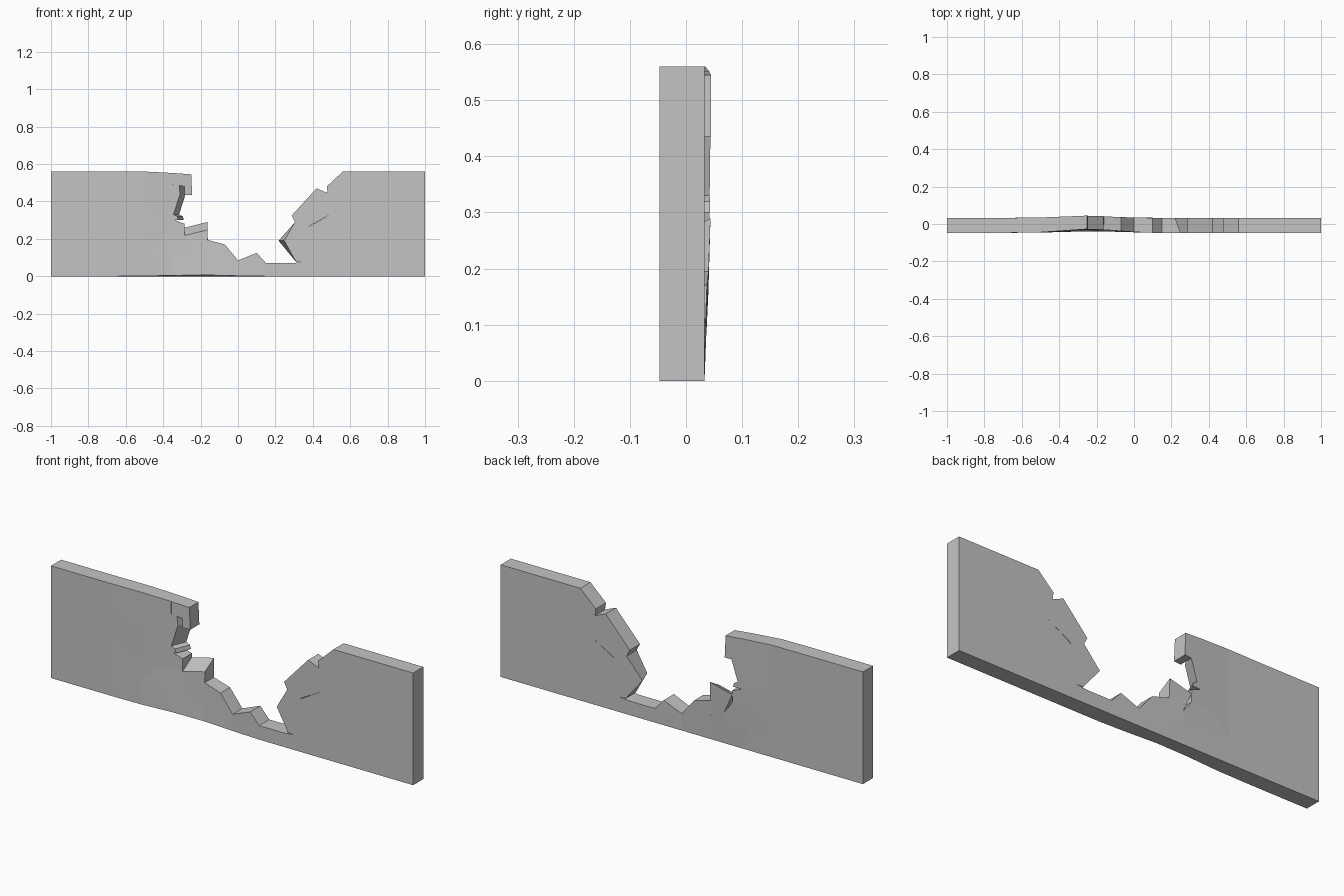
import bpy
import bmesh
import random
from mathutils import Vector

random.seed(7)
FRONT, BACK, TOP = -0.047, 0.033, 0.56

cube = bpy.data.objects.get("Cube")
if cube:
    bpy.data.objects.remove(cube, do_unlink=True)

stone = bpy.data.materials.new("grey stone")
stone.use_nodes = True
grey = (0.55, 0.55, 0.55, 1)
stone.diffuse_color = grey
bsdf = next(n for n in stone.node_tree.nodes if n.type == "BSDF_PRINCIPLED")
bsdf.inputs["Base Color"].default_value = grey


def dent(co):
    """Push the wall backwards around the impact, most strongly at the front."""
    w = max(0, 1 - abs(co.x + 0.22) / 0.32)
    if co.y < 0:
        co.y += 0.022 * w * min(1, 0.4 + 2.5 * co.z)
        if co.z < 0.01:
            co.z += 0.008 * w
    else:
        co.y += 0.013 * w * min(1, co.z / 0.28)


def prism(outline, front=FRONT):
    """Extrude an x-z outline through the wall thickness."""
    bm = bmesh.new()
    face = bm.faces.new([bm.verts.new((x, front, z)) for x, z in outline])
    out = bmesh.ops.extrude_face_region(bm, geom=[face])
    for v in out["geom"]:
        if isinstance(v, bmesh.types.BMVert):
            v.co.y = BACK
    if not face.is_valid or len(bm.faces) < len(outline) + 2:
        bm.faces.new([v for v in bm.verts if v.co.y < BACK - 0.001])
    return bm


def finish(name, bm):
    for v in bm.verts:
        dent(v.co)
    bmesh.ops.recalc_face_normals(bm, faces=bm.faces)
    mesh = bpy.data.meshes.new(name)
    bm.to_mesh(mesh)
    bm.free()
    mesh.materials.append(stone)
    obj = bpy.data.objects.new(name, mesh)
    bpy.context.collection.objects.link(obj)
    return obj


def chunk(name, outline, front=FRONT, adjust=None):
    bm = prism(outline, front)
    if adjust:
        for v in bm.verts:
            adjust(v.co)
    finish(name, bm)


def cracked_slab(name, outline, cols, rows):
    """Break a convex slab into cells around jittered seed points."""
    xs, zs = zip(*outline)
    x0, z0 = min(xs), min(zs)
    dx, dz = (max(xs) - x0) / cols, (max(zs) - z0) / rows
    seeds = [Vector((x0 + dx * (i + random.uniform(0.2, 0.8)), 0,
                     z0 + dz * (j + random.uniform(0.2, 0.8))))
             for i in range(cols) for j in range(rows)]
    for n, seed in enumerate(seeds):
        bm = prism(outline)
        for other in seeds:
            if other is seed or not bm.verts:
                continue
            cut = bmesh.ops.bisect_plane(
                bm, geom=bm.verts[:] + bm.edges[:] + bm.faces[:],
                plane_co=(seed + other) / 2, plane_no=other - seed,
                clear_outer=True)
            edges = [e for e in cut["geom_cut"]
                     if isinstance(e, bmesh.types.BMEdge)]
            if len(edges) > 2:
                bmesh.ops.edgeloop_fill(bm, edges=edges)
        if bm.faces:
            finish(f"{name}_stone_{n + 1}", bm)
        else:
            bm.free()


# Intact slabs at both ends
cracked_slab("right_wall", [(-1, 0), (-0.5, 0), (-0.5, TOP), (-1, TOP)], 3, 4)
cracked_slab("left_wall_lower", [(0.5, 0), (1, 0), (1, 0.335), (0.5, 0.335)], 3, 2)
cracked_slab("left_wall_upper", [(0.495, 0.335), (1, 0.335), (1, TOP),
                                 (0.56, TOP), (0.475, 0.48)], 3, 2)

# Upper remains beside the impact, with an overhanging tip
chunk("upper_remnant", [(-0.5, 0.33), (-0.35, 0.3), (-0.345, 0.552), (-0.5, TOP)])
chunk("overhang", [(-0.345, 0.49), (-0.285, 0.48), (-0.285, 0.435),
                   (-0.245, 0.435), (-0.25, 0.545), (-0.345, 0.552)])


def taper_broken_core(co):
    if co.y < 0 and co.x > -0.34:
        co.x -= 0.03


chunk("broken_core", [(-0.35, 0.3), (-0.29, 0.3), (-0.295, 0.32), (-0.315, 0.33),
                      (-0.28, 0.44), (-0.285, 0.49), (-0.35, 0.49)],
      FRONT, taper_broken_core)

# Fractured stones around the dent
chunk("dent_low_outer", [(-0.5, 0), (-0.33, 0), (-0.37, 0.1), (-0.5, 0.13)])
chunk("dent_low_inner", [(-0.33, 0), (-0.16, 0), (-0.16, 0.08),
                         (-0.25, 0.1), (-0.37, 0.1)])
chunk("dent_centre", [(-0.5, 0.13), (-0.37, 0.1), (-0.25, 0.1), (-0.24, 0.16),
                      (-0.285, 0.22), (-0.4, 0.22)])
chunk("dent_upper", [(-0.5, 0.13), (-0.4, 0.22), (-0.285, 0.22), (-0.285, 0.28),
                     (-0.35, 0.305), (-0.5, 0.33)])


def raise_back(co):
    if co.y > 0 and co.z > 0.2:
        co.z += 0.042


chunk("jutting_stone", [(-0.25, 0.1), (-0.16, 0.08), (-0.163, 0.248),
                        (-0.285, 0.218), (-0.24, 0.16)], FRONT, raise_back)

# Low rubble line across the gap
chunk("gap_step", [(-0.163, 0), (0, 0), (0, 0.085), (-0.07, 0.17), (-0.163, 0.195)])
chunk("gap_peak", [(0, 0), (0.15, 0), (0.15, 0.07), (0.1, 0.125), (0, 0.085)])
chunk("gap_sill", [(0.15, 0), (0.29, 0), (0.29, 0.07), (0.15, 0.07)])

# Broken edge of the opposite side
chunk("edge_base", [(0.29, 0), (0.5, 0), (0.5, 0.335), (0.38, 0.265),
                    (0.38, 0.08), (0.29, 0.07)])


def chamfer_front(co):
    if co.y < 0 and co.x < 0.25:
        co.x += 0.03


chunk("edge_lower_stone", [(0.217, 0.19), (0.31, 0.077), (0.38, 0.075),
                           (0.38, 0.265), (0.305, 0.29)], FRONT, chamfer_front)
chunk("edge_upper_stone", [(0.287, 0.325), (0.305, 0.29), (0.375, 0.265),
                           (0.5, 0.335), (0.495, 0.42), (0.48, 0.445), (0.42, 0.47)])
